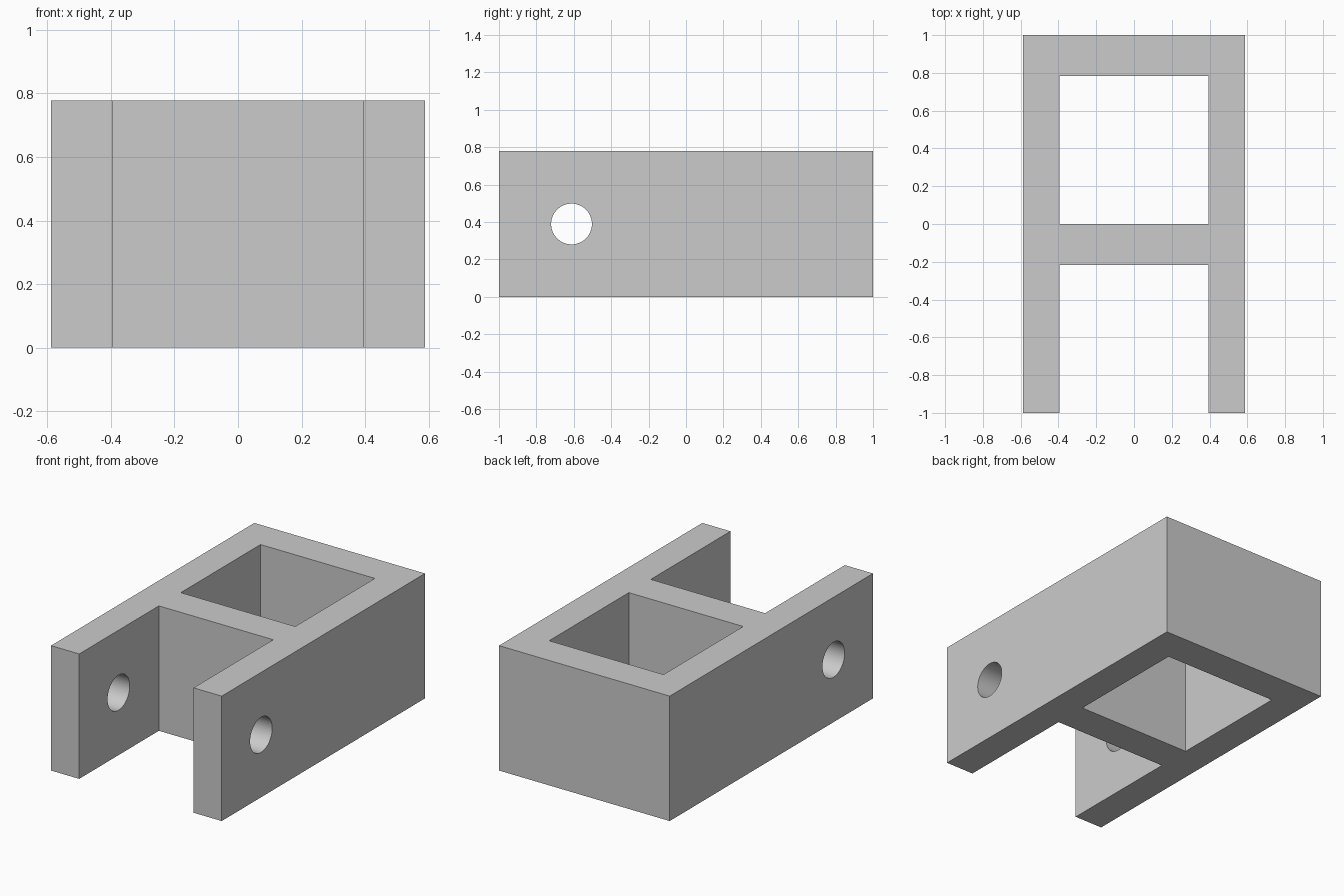
import bpy
import math

cube = bpy.data.objects.get("Cube")
if cube:
    bpy.data.objects.remove(cube, do_unlink=True)

HEIGHT = 0.778
HALF_WIDTH = 0.588
HALF_GAP = 0.394

grey = bpy.data.materials.new("plain grey")
grey.use_nodes = True
colour = (0.6, 0.6, 0.6, 1)
grey.diffuse_color = colour
grey.node_tree.nodes["Principled BSDF"].inputs["Base Color"].default_value = colour


def box(name, half_x, y0, y1, z0, z1):
    """Box centred on x, spanning the given y and z ranges."""
    bpy.ops.mesh.primitive_cube_add(size=1, location=(0, (y0 + y1) / 2, (z0 + z1) / 2))
    ob = bpy.context.object
    ob.name = name
    ob.scale = (2 * half_x, y1 - y0, z1 - z0)
    bpy.ops.object.transform_apply(location=False, rotation=False, scale=True)
    ob.data.materials.append(grey)
    return ob


# Solid block for the clevis bracket
bracket = box("clevis_bracket", HALF_WIDTH, -1, 1, 0, HEIGHT)

# Rear square window, open front slot, and the cross pin hole
window = box("window_cutter", HALF_GAP, 0, 0.784, -0.2, HEIGHT + 0.2)
slot = box("slot_cutter", HALF_GAP, -1.2, -0.216, -0.2, HEIGHT + 0.2)
bpy.ops.mesh.primitive_cylinder_add(
    vertices=64, radius=0.109, depth=2,
    location=(0, -0.612, HEIGHT / 2), rotation=(0, math.pi / 2, 0))
pin_hole = bpy.context.object
pin_hole.name = "pin_hole_cutter"
pin_hole.data.materials.append(grey)

# Cut each opening, then discard its cutter
bpy.ops.object.select_all(action='DESELECT')
bpy.context.view_layer.objects.active = bracket
bracket.select_set(True)
for cutter in (window, slot, pin_hole):
    cutter.hide_render = True
    cut = bracket.modifiers.new(cutter.name, 'BOOLEAN')
    cut.operation = 'DIFFERENCE'
    cut.solver = 'EXACT'
    cut.object = cutter
    bpy.ops.object.modifier_apply(modifier=cut.name)
    bpy.data.objects.remove(cutter, do_unlink=True)

# Smooth hole walls with crisp block edges
bpy.ops.object.shade_smooth_by_angle(angle=math.radians(30))
